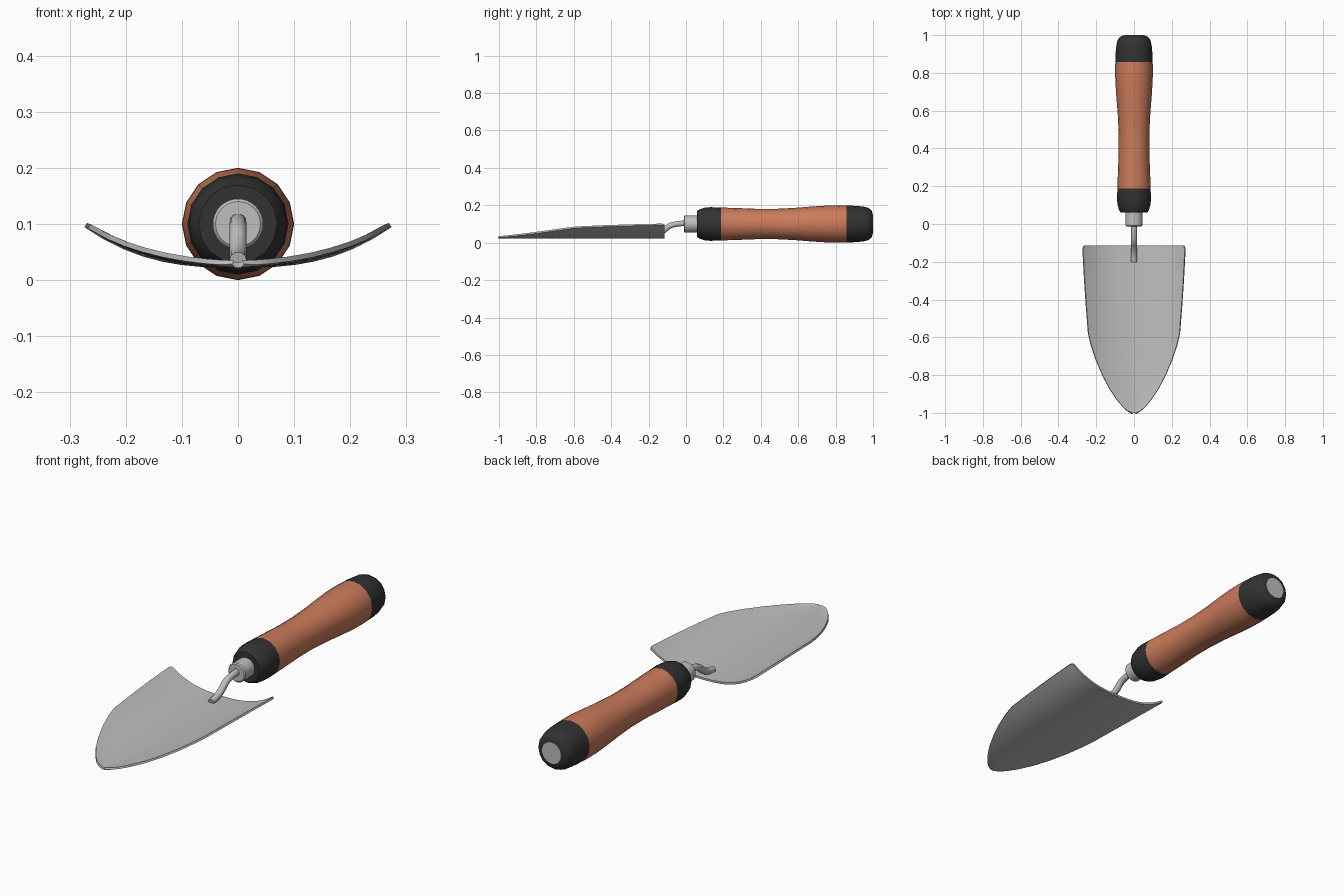
import bpy, bmesh, math

cube = bpy.data.objects.get("Cube")
if cube:
    bpy.data.objects.remove(cube, do_unlink=True)


def material(name, color):
    m = bpy.data.materials.new(name)
    m.use_nodes = True
    m.diffuse_color = (*color, 1)
    m.node_tree.nodes["Principled BSDF"].inputs["Base Color"].default_value = (*color, 1)
    return m


steel = material("steel", (0.52, 0.52, 0.52))
wood = material("orange wood", (0.60, 0.20, 0.105))
rubber = material("black rubber", (0.032, 0.032, 0.032))
AXIS_Z = 0.1


def finish(name, bm, mat, angle):
    bmesh.ops.recalc_face_normals(bm, faces=bm.faces[:])
    mesh = bpy.data.meshes.new(name)
    bm.to_mesh(mesh)
    bm.free()
    mesh.materials.append(mat)
    ob = bpy.data.objects.new(name, mesh)
    bpy.context.collection.objects.link(ob)
    bpy.ops.object.select_all(action="DESELECT")
    ob.select_set(True)
    bpy.context.view_layer.objects.active = ob
    bpy.ops.object.shade_smooth_by_angle(angle=math.radians(angle))
    return ob


def lathe(name, profile, mat, sides=16):
    """Turn (y, radius) pairs around the handle axis and cap both ends."""
    bm = bmesh.new()
    turn = [2 * math.pi * i / sides for i in range(sides)]
    rings = [[bm.verts.new((r * math.sin(a), y, AXIS_Z + r * math.cos(a))) for a in turn]
             for y, r in profile]
    for a, b in zip(rings, rings[1:]):
        for i in range(sides):
            j = (i + 1) % sides
            bm.faces.new((a[i], a[j], b[j], b[i]))
    bm.faces.new(rings[0])
    bm.faces.new(rings[-1])
    return finish(name, bm, mat, 35)


# Handle: front collar, waisted grip, end cap with steel disc
lathe("front_collar", [(0.06, 0.07), (0.072, 0.078), (0.10, 0.087), (0.13, 0.09),
                       (0.187, 0.088)], rubber)
lathe("grip", [(0.187, 0.088), (0.28, 0.085), (0.38, 0.081), (0.48, 0.081), (0.58, 0.086),
               (0.68, 0.094), (0.76, 0.099), (0.82, 0.1), (0.858, 0.099)], wood)
lathe("end_cap", [(0.858, 0.099), (0.91, 0.097), (0.95, 0.093), (0.975, 0.086),
                  (0.99, 0.075), (0.997, 0.06)], rubber)
lathe("end_disc", [(0.992, 0.05), (1.0, 0.05)], steel, 32)
lathe("ferrule", [(-0.012, 0.04), (-0.007, 0.045), (0.065, 0.045)], steel, 32)

# Bent neck rod running from the ferrule down onto the blade
curve = bpy.data.curves.new("neck", "CURVE")
curve.dimensions = "3D"
curve.bevel_depth = 0.0155
curve.bevel_resolution = 3
curve.use_fill_caps = True
path = [(0.0, 0.104), (-0.05, 0.1), (-0.09, 0.088), (-0.12, 0.064), (-0.155, 0.045), (-0.2, 0.035)]
spline = curve.splines.new("BEZIER")
spline.resolution_u = 6
spline.bezier_points.add(len(path) - 1)
for p, (y, z) in zip(spline.bezier_points, path):
    p.co = (0, y, z)
    p.handle_left_type = p.handle_right_type = "AUTO"
curve.materials.append(steel)
bpy.context.collection.objects.link(bpy.data.objects.new("neck", curve))

# Dished blade: (y, half width, rim rise) stations, flatter in the middle at the back
stations = [(-0.115, 0.262, 0.068), (-0.13, 0.269, 0.071), (-0.3, 0.26, 0.067),
            (-0.45, 0.25, 0.062), (-0.58, 0.24, 0.056), (-0.64, 0.226, 0.049),
            (-0.72, 0.2, 0.038), (-0.8, 0.166, 0.027), (-0.87, 0.13, 0.018),
            (-0.93, 0.09, 0.011), (-0.97, 0.056, 0.007), (-0.99, 0.032, 0.005),
            (-1.0, 0.008, 0.004)]
COLS = 16
bm = bmesh.new()
rows = []
for y, w, rise in stations:
    power = 2.0 + 0.8 * (1 + y)
    us = [2 * i / COLS - 1 for i in range(COLS + 1)]
    rows.append([bm.verts.new((u * w, y, 0.031 + rise * abs(u) ** power)) for u in us])
for a, b in zip(rows, rows[1:]):
    for i in range(COLS):
        bm.faces.new((a[i], b[i], b[i + 1], a[i + 1]))
for f in bm.faces:
    f.normal_update()
blade = finish("blade", bm, steel, 40)
if blade.data.polygons[0].normal.z < 0:
    blade.data.flip_normals()
thick = blade.modifiers.new("thickness", "SOLIDIFY")
thick.thickness = 0.009
thick.offset = -1
bpy.ops.object.modifier_apply(modifier="thickness")
bpy.ops.object.shade_smooth_by_angle(angle=math.radians(40))
